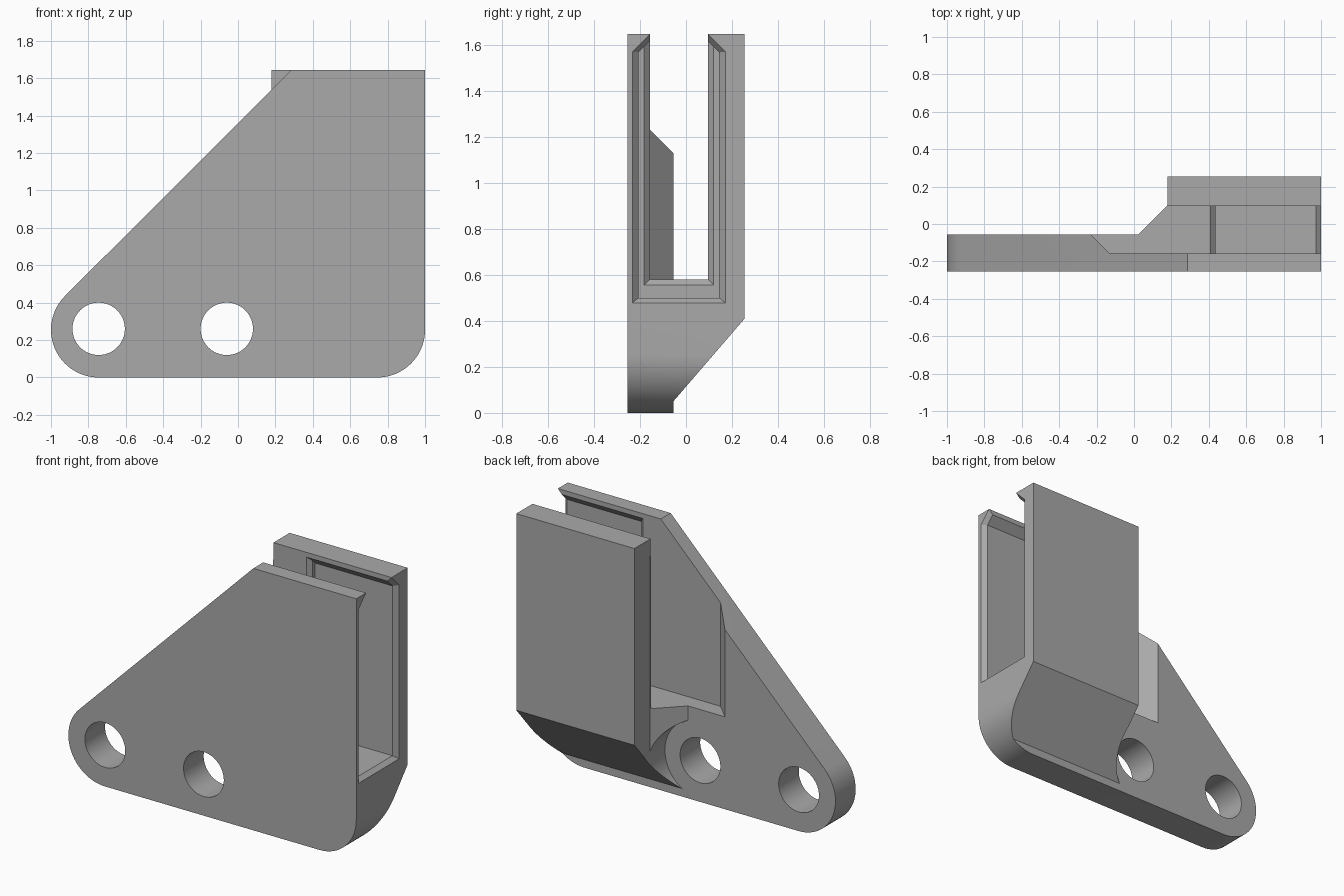
import bpy, bmesh, math

cube = bpy.data.objects.get("Cube")
if cube:
    bpy.data.objects.remove(cube, do_unlink=True)

grey = bpy.data.materials.new("plain grey")
grey.use_nodes = True
colour = (0.4, 0.4, 0.4, 1)
grey.diffuse_color = colour
grey.node_tree.nodes["Principled BSDF"].inputs["Base Color"].default_value = colour


def loft(name, rings):
    """Closed solid through a list of matching 3D rings."""
    bm = bmesh.new()
    loops = [[bm.verts.new(p) for p in ring] for ring in rings]
    n = len(loops[0])
    for a, b in zip(loops, loops[1:]):
        for i in range(n):
            j = (i + 1) % n
            bm.faces.new((a[i], a[j], b[j], b[i]))
    bm.faces.new(loops[0][::-1])
    bm.faces.new(loops[-1])
    bmesh.ops.recalc_face_normals(bm, faces=bm.faces)
    mesh = bpy.data.meshes.new(name)
    bm.to_mesh(mesh)
    bm.free()
    mesh.materials.append(grey)
    obj = bpy.data.objects.new(name, mesh)
    bpy.context.collection.objects.link(obj)
    return obj


def prism(name, profile, axis, lo, hi):
    """Extrude a 2D profile along the given axis (0 x, 1 y, 2 z)."""
    def place(p, h):
        q = list(p)
        q.insert(axis, h)
        return q
    return loft(name, [[place(p, h) for p in profile] for h in (lo, hi)])


def arc(cx, cz, r, start, end, steps=24):
    angles = [math.radians(start + (end - start) * i / steps) for i in range(steps + 1)]
    return [(cx + r * math.cos(a), cz + r * math.sin(a)) for a in angles]


def disc(cx, cz, r):
    return arc(cx, cz, r, 0, 360, 64)[:-1]


R = 0.255             # outer corner radius
TOP = 1.645
FRONT, BACK = -0.255, 0.255
PLATE = -0.055        # back of the mounting plate
S0, S1 = -0.157, 0.095  # slot walls
FLOOR = 0.58
EDGE = 0.18           # left edge of the rear wall
RISE = 1.36           # sloped edge: z = x + RISE

# Full-depth body silhouette
outline = (arc(R - 1, R, R, 135, 270) + arc(1 - R, R, R, 270, 360)
           + [(1, TOP), (EDGE, TOP), (EDGE, EDGE + RISE)])
body = prism("slotted_bracket", outline, 1, FRONT, BACK)

cutters = []

# Clear the space behind the mounting plate, with a diagonal shoulder
cutters.append(prism("plate_clearance", [(-1.2, PLATE), (EDGE - 0.155, PLATE), (EDGE, 0.1),
                                         (EDGE, 0.4), (-1.2, 0.4)], 2, -0.2, 2))
# Sloped edge continues to the top of the front wall
cutters.append(prism("front_slope", [(0, RISE), (0.4, RISE + 0.4), (0, RISE + 0.4)], 1, -0.4, 0))
# Slanted underside of the rear block
cutters.append(prism("underside_slant", [(PLATE, 0.05), (0.41, 0.59), (0.41, -0.2),
                                         (PLATE, -0.2)], 0, -1.2, 1.2))
# Round clearance behind the middle hole
cutters.append(prism("hole_clearance", disc(-0.06, 0.26, 0.245), 1, PLATE, 0.4))
# Main slot, with a diagonal end in the plate
cutters.append(prism("slot", [(-0.13, S0), (1.2, S0), (1.2, S1), (S0 - S1 - 0.13, S1)], 2, FLOOR, 2))
# Mounting holes
for x in (-0.745, -0.06):
    cutters.append(prism("bolt_hole", disc(x, 0.26, 0.14), 1, -0.4, 0.4))


# Stepped retaining groove around the slot
def groove_ring(x, d, bottom, top):
    half = [(S1 + d, bottom), (S1 + d, top - d), (S1 - 0.05, top + 0.05)]
    mirrored = [(S0 + S1 - y, z) for y, z in reversed(half)]
    return [(x, y, z) for y, z in half + mirrored]


cutters.append(loft("groove", [
    groove_ring(0.4, -0.01, FLOOR + 0.01, 1.615),
    groove_ring(0.435, 0.025, 0.555, 1.615),
    groove_ring(0.435, 0.049, 0.5, 1.615),
    groove_ring(0.972, 0.049, 0.5, 1.615),
    groove_ring(1.01, 0.085, 0.47, 1.655)]))

bpy.context.view_layer.objects.active = body
for cutter in cutters:
    mod = body.modifiers.new(cutter.name, 'BOOLEAN')
    mod.operation = 'DIFFERENCE'
    mod.solver = 'EXACT'
    mod.object = cutter
    bpy.ops.object.modifier_apply(modifier=mod.name)
    bpy.data.objects.remove(cutter, do_unlink=True)

bpy.ops.object.select_all(action='DESELECT')
body.select_set(True)
bpy.ops.object.shade_smooth_by_angle(angle=math.radians(25))
